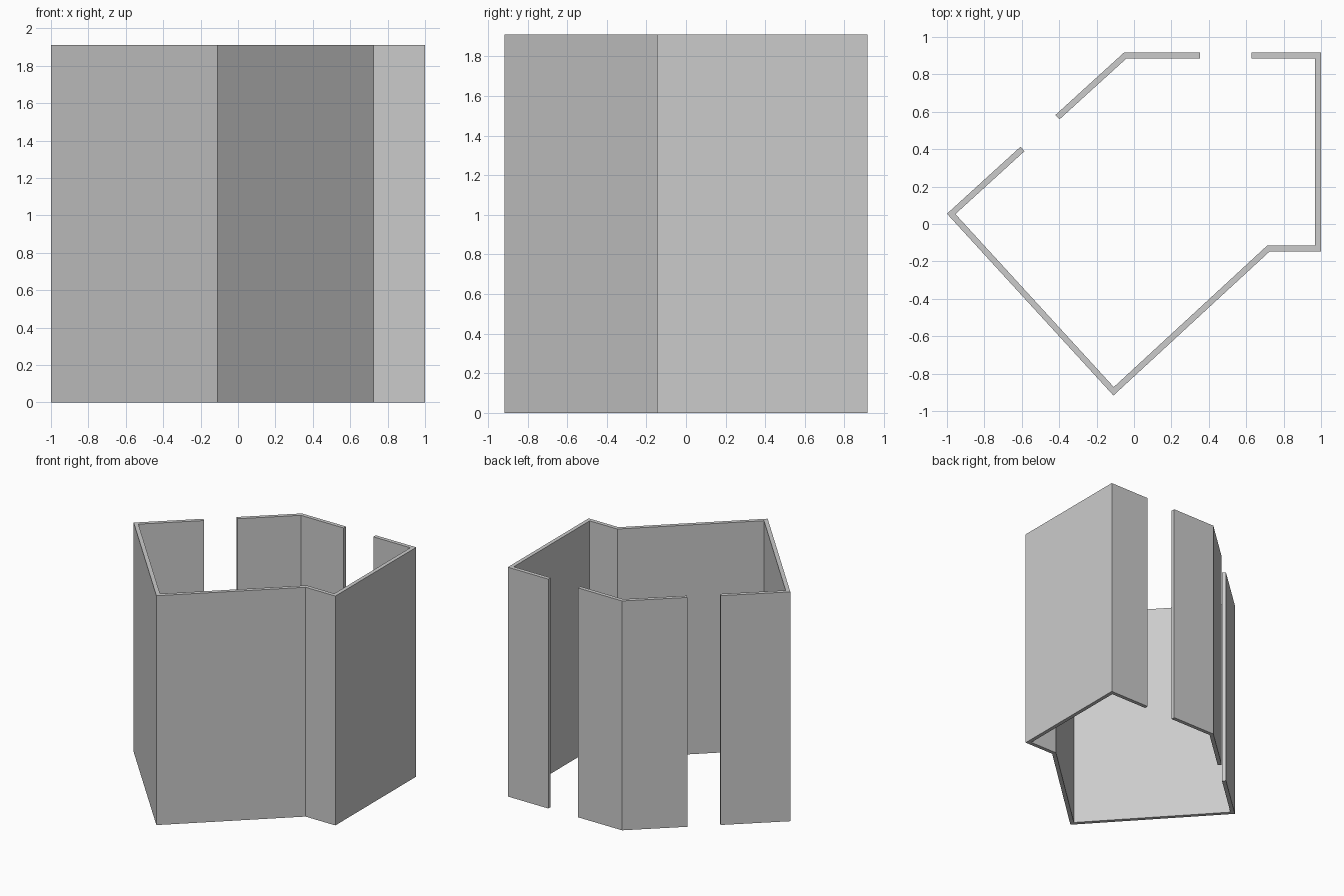
import bpy, bmesh
from mathutils import Vector

if "Cube" in bpy.data.objects:
    bpy.data.objects.remove(bpy.data.objects["Cube"])

HEIGHT = 1.91
THICK = 0.032


def wall(name, outer):
    """Extrude a mitred wall; outer path runs clockwise, room is on its right."""
    pts = [Vector(p) for p in outer]
    dirs = [(b - a).normalized() for a, b in zip(pts, pts[1:])]
    normals = [Vector((d.y, -d.x)) for d in dirs]
    inner = []
    for i, p in enumerate(pts):
        n1 = normals[max(i - 1, 0)]
        n2 = normals[min(i, len(normals) - 1)]
        inner.append(p + (n1 + n2) * THICK / (1 + n1.dot(n2)))

    bm = bmesh.new()
    o = [bm.verts.new((p.x, p.y, 0)) for p in pts]
    n = [bm.verts.new((p.x, p.y, 0)) for p in inner]
    base = [bm.faces.new((o[i], o[i + 1], n[i + 1], n[i])) for i in range(len(o) - 1)]
    ext = bmesh.ops.extrude_face_region(bm, geom=base, use_keep_orig=True)
    top = [v for v in ext["geom"] if isinstance(v, bmesh.types.BMVert)]
    bmesh.ops.translate(bm, verts=top, vec=(0, 0, HEIGHT))
    bmesh.ops.recalc_face_normals(bm, faces=bm.faces)
    mesh = bpy.data.meshes.new(name)
    bm.to_mesh(mesh)
    bm.free()
    bpy.context.collection.objects.link(bpy.data.objects.new(name, mesh))


# Short bent wall between the two doorways
wall("back_wall", [(-0.42, 0.583), (-0.053, 0.917), (0.353, 0.917)])

# Long wall around the rest of the room
wall("main_wall", [(0.627, 0.917), (1.0, 0.917), (1.0, -0.147), (0.725, -0.147),
                   (-0.11, -0.917), (-1.0, 0.055), (-0.607, 0.413)])
